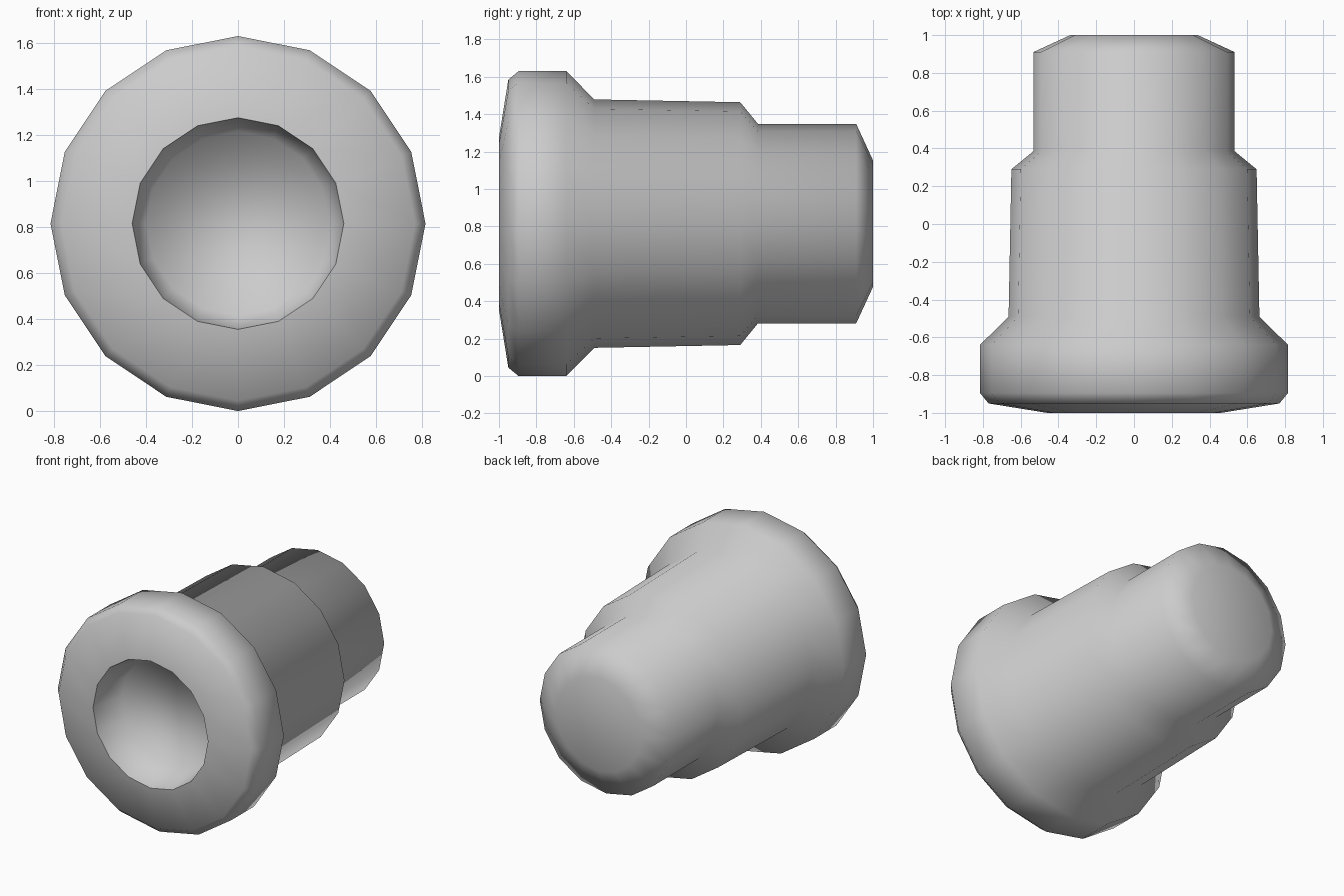
import bpy, bmesh, math

if "Cube" in bpy.data.objects:
    bpy.data.objects.remove(bpy.data.objects["Cube"])

SIDES = 16
CENTRE_Z = 0.815

# Lathe profile (y, radius): socket floor, front rim, flange, body, rear plug
PROFILE = [
    (-0.75, 0.40), (-1.00, 0.46), (-0.95, 0.77), (-0.895, 0.815),
    (-0.64, 0.815), (-0.49, 0.664), (0.29, 0.649), (0.385, 0.533),
    (0.91, 0.533), (1.00, 0.338),
]
RIM = 1  # profile index of the crisp socket edge


def lathe(name, profile):
    bm = bmesh.new()
    rings = []
    for y, r in profile:
        rings.append([
            bm.verts.new((r * math.sin(2 * math.pi * i / SIDES), y,
                          CENTRE_Z + r * math.cos(2 * math.pi * i / SIDES)))
            for i in range(SIDES)])
    for a, b in zip(rings, rings[1:]):
        for i in range(SIDES):
            j = (i + 1) % SIDES
            bm.faces.new((a[i], a[j], b[j], b[i]))
    # Flat socket floor and rear cap
    bm.faces.new(rings[0])
    bm.faces.new(rings[-1])
    bmesh.ops.recalc_face_normals(bm, faces=bm.faces[:])
    for f in bm.faces:
        f.smooth = True
    for i in range(SIDES):
        edge = bm.edges.get((rings[RIM][i], rings[RIM][(i + 1) % SIDES]))
        edge.smooth = False
    mesh = bpy.data.meshes.new(name)
    bm.to_mesh(mesh)
    bm.free()
    obj = bpy.data.objects.new(name, mesh)
    bpy.context.collection.objects.link(obj)
    return obj


# Stepped plug with a shallow socket in its front flange
lathe("stepped_plug", PROFILE)
